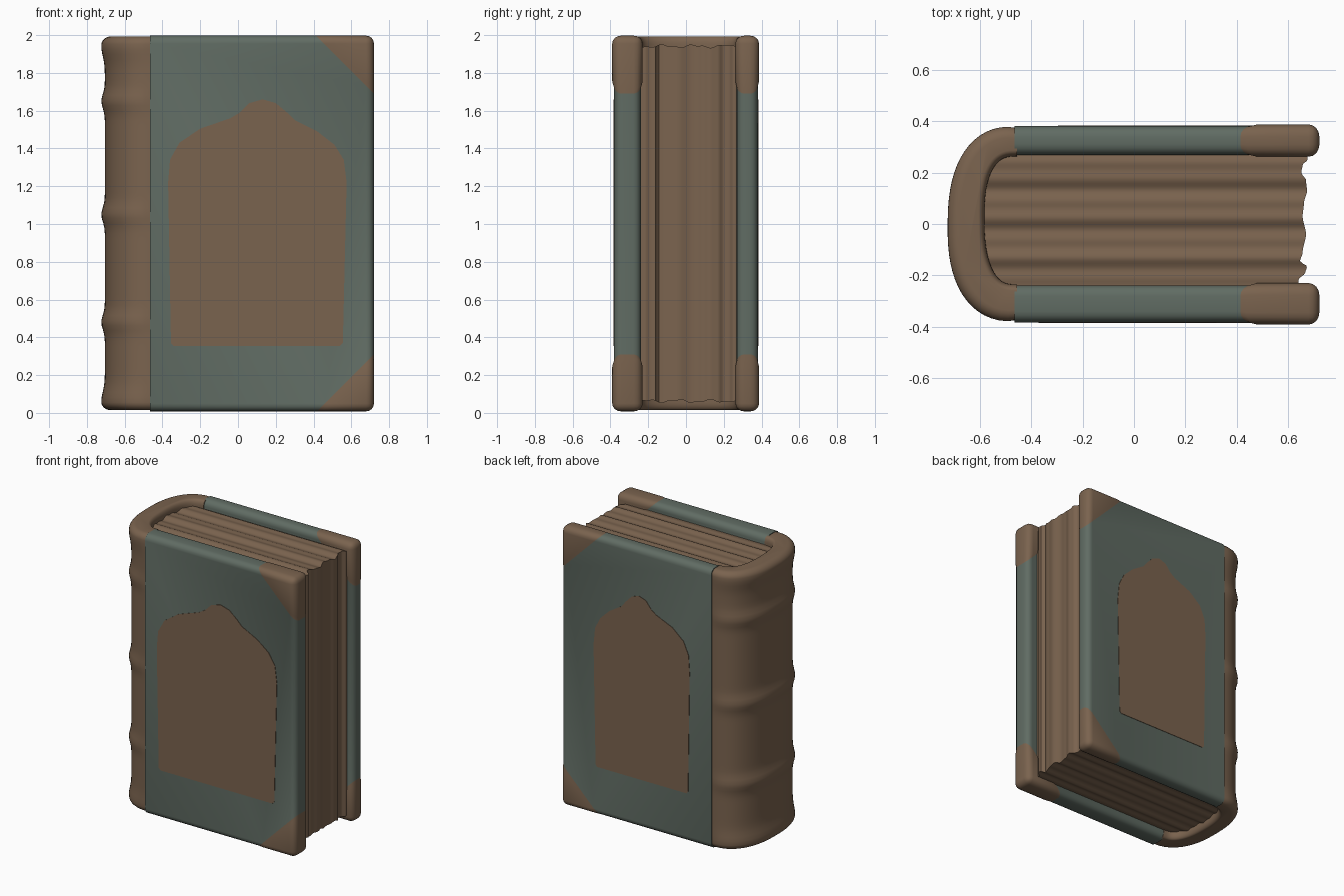
import bpy, bmesh, math
from mathutils import Vector

if "Cube" in bpy.data.objects:
    bpy.data.objects.remove(bpy.data.objects["Cube"])


def material(name, rgb):
    m = bpy.data.materials.new(name)
    m.diffuse_color = (*rgb, 1)
    m.use_nodes = True
    m.node_tree.nodes["Principled BSDF"].inputs["Base Color"].default_value = m.diffuse_color
    return m


BROWN = material("brown_leather", (0.195, 0.125, 0.077))
TEAL = material("grey_green_cloth", (0.118, 0.150, 0.126))


def finish(name, bm, mats, angle=40):
    bmesh.ops.recalc_face_normals(bm, faces=bm.faces[:])
    me = bpy.data.meshes.new(name)
    bm.to_mesh(me)
    bm.free()
    for m in mats:
        me.materials.append(m)
    ob = bpy.data.objects.new(name, me)
    bpy.context.collection.objects.link(ob)
    bpy.ops.object.select_all(action='DESELECT')
    ob.select_set(True)
    bpy.context.view_layer.objects.active = ob
    bpy.ops.object.shade_smooth_by_angle(angle=math.radians(angle))
    return ob


def loft(bm, rings):
    """Skin closed rings of equal length and cap both ends."""
    rows = [[bm.verts.new(p) for p in r] for r in rings]
    n = len(rows[0])
    for a, b in zip(rows, rows[1:]):
        for i in range(n):
            j = (i + 1) % n
            bm.faces.new((a[i], a[j], b[j], b[i]))
    bm.faces.new(rows[0])
    bm.faces.new(rows[-1])


# Cover boards: rounded slabs with diagonal, slightly thicker leather corners
def board(name, y0, y1):
    bm = bmesh.new()
    bmesh.ops.create_cube(bm, size=1)
    x0, x1, z0, z1 = -0.465, 0.72, 0.008, 1.997
    for v in bm.verts:
        v.co = Vector((x1 if v.co.x > 0 else x0, y1 if v.co.y > 0 else y0,
                       z1 if v.co.z > 0 else z0))
    edges = [e for e in bm.edges if max(v.co.x for v in e.verts) > 0]
    bmesh.ops.bevel(bm, geom=edges, offset=0.042, segments=4, profile=0.5,
                    affect='EDGES')
    reach = 1.41
    for s in (1, -1):
        for extra in (0, 0.025):
            bmesh.ops.bisect_plane(
                bm, geom=bm.verts[:] + bm.edges[:] + bm.faces[:],
                plane_co=(reach + extra - 0.9, 0, 1 + 0.9 * s),
                plane_no=(1, 0, s))
    mid = (y0 + y1) / 2
    for v in bm.verts:
        if v.co.x + abs(v.co.z - 1) > reach + 0.02:
            v.co.y = mid + (v.co.y - mid) * 1.12
    for f in bm.faces:
        c = f.calc_center_median()
        f.material_index = 1 if c.x + abs(c.z - 1) > reach else 0
    finish(name, bm, [TEAL, BROWN])


board("front_board", -0.382, -0.238)
board("back_board", 0.268, 0.380)

# Arched panels, laid as thin plates on both boards
PANEL = [(-0.34, 0.355), (0.54, 0.355), (0.555, 0.37), (0.575, 1.22),
         (0.56, 1.34), (0.51, 1.42), (0.42, 1.49), (0.30, 1.55), (0.26, 1.59),
         (0.20, 1.64), (0.13, 1.66), (0.06, 1.64), (0.01, 1.59),
         (-0.04, 1.56), (-0.20, 1.505), (-0.31, 1.43), (-0.36, 1.34),
         (-0.37, 1.22), (-0.355, 0.37)]


def panel(name, ya, yb, centre, width):
    bm = bmesh.new()
    pts = [(centre + (x - 0.10) * width, z) for x, z in PANEL]
    loft(bm, [[(x, y, z) for x, z in pts] for y in (ya, yb)])
    finish(name, bm, [BROWN])


panel("front_panel", -0.385, -0.380, 0.10, 1.0)
panel("back_panel", 0.378, 0.383, 0.08, 0.8)

# Spine: curved wall with raised bands and rounded ends
BANDS = [(0.06, 0.07), (0.48, 0.05), (1.05, 0.05), (1.65, 0.05), (1.94, 0.07)]


def spine_ring(z, shrink):
    bump = sum(0.019 * math.exp(-((z - c) / w) ** 2) for c, w in BANDS)
    mids, n = [], 32
    for i in range(n + 1):
        t = -math.pi / 2 + math.pi * i / n
        c, s = math.cos(t), math.sin(t)
        x = -0.455 - 0.188 * abs(c) ** 0.8
        y = 0.007 + 0.311 * math.copysign(abs(s) ** 0.8, s)
        mids.append((Vector((x, y)), max(c, 0), s))
    outer, inner = [], []
    for i, (p, c, s) in enumerate(mids):
        d = mids[min(i + 1, n)][0] - mids[max(i - 1, 0)][0]
        nor = Vector((-d.y, d.x)).normalized()
        if i in (0, n):
            nor = Vector((0, -1 if i == 0 else 1))
        half = 0.062 - 0.007 * s
        out = p + nor * (half - shrink + bump * c ** 0.5)
        inn = p - nor * (half - shrink * 0.6)
        outer.append((out.x, out.y, z))
        inner.append((inn.x, inn.y, z))
    return outer + inner[::-1]


bm = bmesh.new()
z0, z1, r = 0.015, 1.993, 0.04
steps = [math.pi / 2 * i / 5 for i in range(6)]
levels = [(z0 + r - r * math.cos(a), r - r * math.sin(a)) for a in steps]
levels += [(z0 + r + (z1 - z0 - 2 * r) * i / 70, 0) for i in range(1, 70)]
levels += [(z1 - r + r * math.cos(a), r - r * math.sin(a)) for a in steps[::-1]]
loft(bm, [spine_ring(z, s) for z, s in levels])
finish("spine", bm, [BROWN], 50)

# Page block: slices across the thickness with a wavy fore-edge and ends
EDGE = [(-0.25, 0.635), (-0.215, 0.64), (-0.19, 0.665), (-0.165, 0.672),
        (-0.145, 0.645), (-0.11, 0.655), (-0.04, 0.668), (0.03, 0.655),
        (0.08, 0.66), (0.13, 0.672), (0.17, 0.668), (0.20, 0.65),
        (0.23, 0.655), (0.25, 0.675), (0.28, 0.67)]


def fore_edge(y):
    for (a, xa), (b, xb) in zip(EDGE, EDGE[1:]):
        if y <= b:
            t = (y - a) / (b - a)
            t = t * t * (3 - 2 * t)
            return xa + (xb - xa) * t
    return EDGE[-1][1]


bm = bmesh.new()
rings = []
for i in range(61):
    y = -0.25 + 0.53 * i / 60
    back = -0.60 + 0.09 * abs((y - 0.015) / 0.265) ** 4
    front = fore_edge(y)
    rip = 0.006 * math.sin(y * 38) + 0.004 * math.sin(y * 83)
    top, bot = 1.942 + rip, 0.062 - rip
    rings.append([(back, y, bot), (front, y, bot),
                  (front, y, top), (back, y, top)])
loft(bm, rings)
finish("pages", bm, [BROWN], 50)
